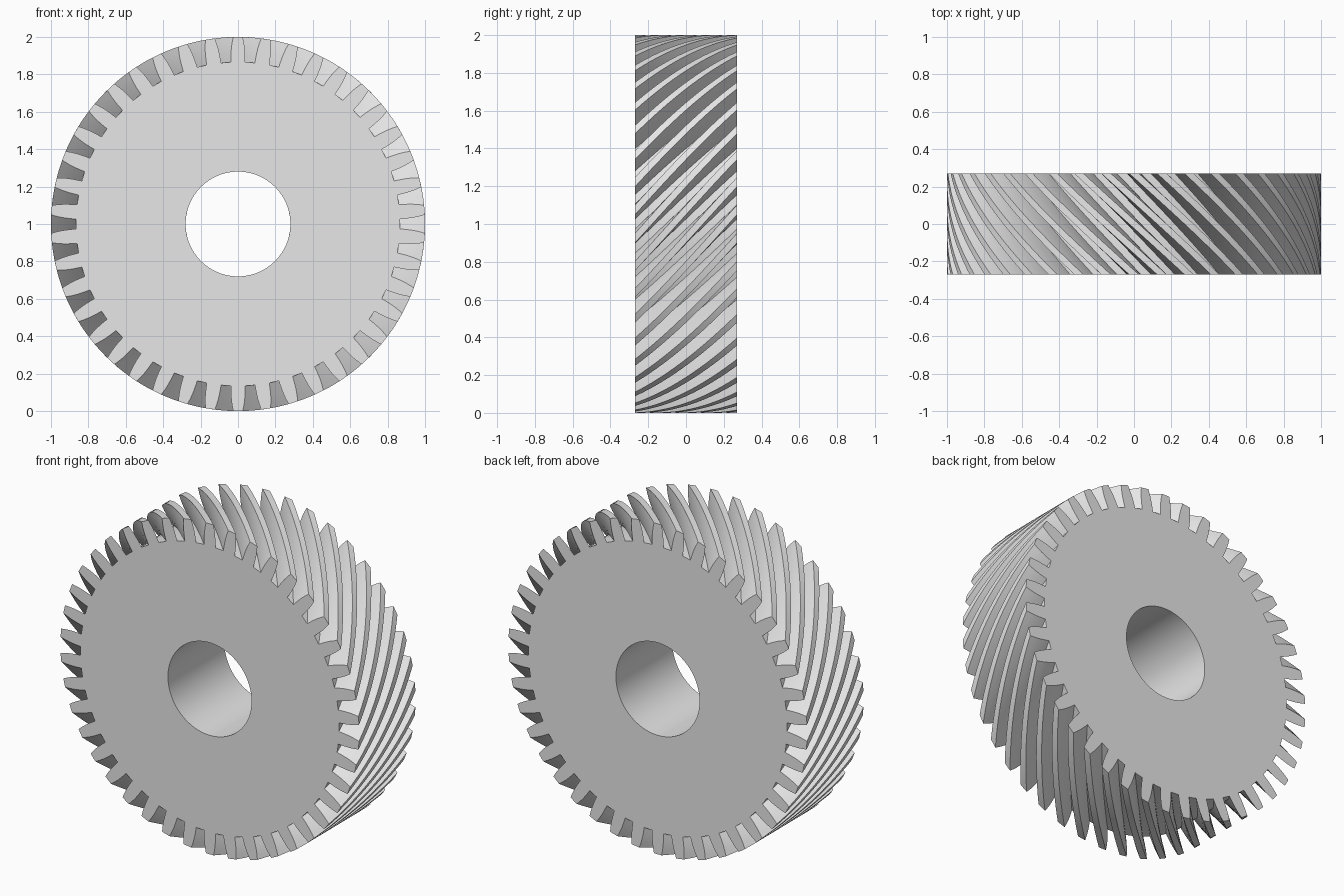
import bpy
import bmesh
import math

cube = bpy.data.objects.get("Cube")
if cube:
    bpy.data.objects.remove(cube, do_unlink=True)

TEETH = 42
PITCH = 2 * math.pi / TEETH
WIDTH = 0.54
BORE = 0.28
LAYERS = 32
TWIST = 4 * PITCH

# One flank: radius and half angle of the tooth, from root to tip
FLANK = [(0.866, 0.0445), (0.885, 0.0435), (0.91, 0.0415),
         (0.94, 0.038), (0.97, 0.0325), (1.0, 0.0255)]


def tooth_profile():
    """Points (radius, angle) of one tooth and the gap after it."""
    rising = [(r, -a) for r, a in FLANK]
    falling = [(r, a) for r, a in reversed(FLANK)]
    return rising + [(1.0, 0.0)] + falling + [(FLANK[0][0], PITCH / 2)]


def place(bm, radius, angle, y):
    return bm.verts.new((radius * math.cos(angle), y, 1 + radius * math.sin(angle)))


outline = [(r, a + math.pi / 2 + i * PITCH)
           for i in range(TEETH) for r, a in tooth_profile()]

# Helical gear body: twisted outer and bore rings
bm = bmesh.new()
outer, inner = [], []
for k in range(LAYERS + 1):
    t = k / LAYERS
    y = (t - 0.5) * WIDTH
    outer.append([place(bm, r, a + t * TWIST, y) for r, a in outline])
    inner.append([place(bm, BORE, a + t * TWIST, y) for r, a in outline])


def bridge(ring_a, ring_b):
    n = len(ring_a)
    for i in range(n):
        j = (i + 1) % n
        bm.faces.new((ring_a[i], ring_a[j], ring_b[j], ring_b[i]))


for k in range(LAYERS):
    bridge(outer[k], outer[k + 1])
    bridge(inner[k + 1], inner[k])
bridge(inner[0], outer[0])
bridge(outer[-1], inner[-1])
bmesh.ops.recalc_face_normals(bm, faces=bm.faces)

mesh = bpy.data.meshes.new("helical_gear")
bm.to_mesh(mesh)
bm.free()
gear = bpy.data.objects.new("helical_gear", mesh)
bpy.context.collection.objects.link(gear)

# Plain grey metal
grey = bpy.data.materials.new("light_grey")
grey.use_nodes = True
color = (0.8, 0.8, 0.8, 1)
grey.diffuse_color = color
grey.node_tree.nodes["Principled BSDF"].inputs["Base Color"].default_value = color
mesh.materials.append(grey)

# Smooth flanks and bore, sharp rims
bpy.ops.object.select_all(action="DESELECT")
gear.select_set(True)
bpy.context.view_layer.objects.active = gear
bpy.ops.object.shade_smooth_by_angle(angle=math.radians(30))
